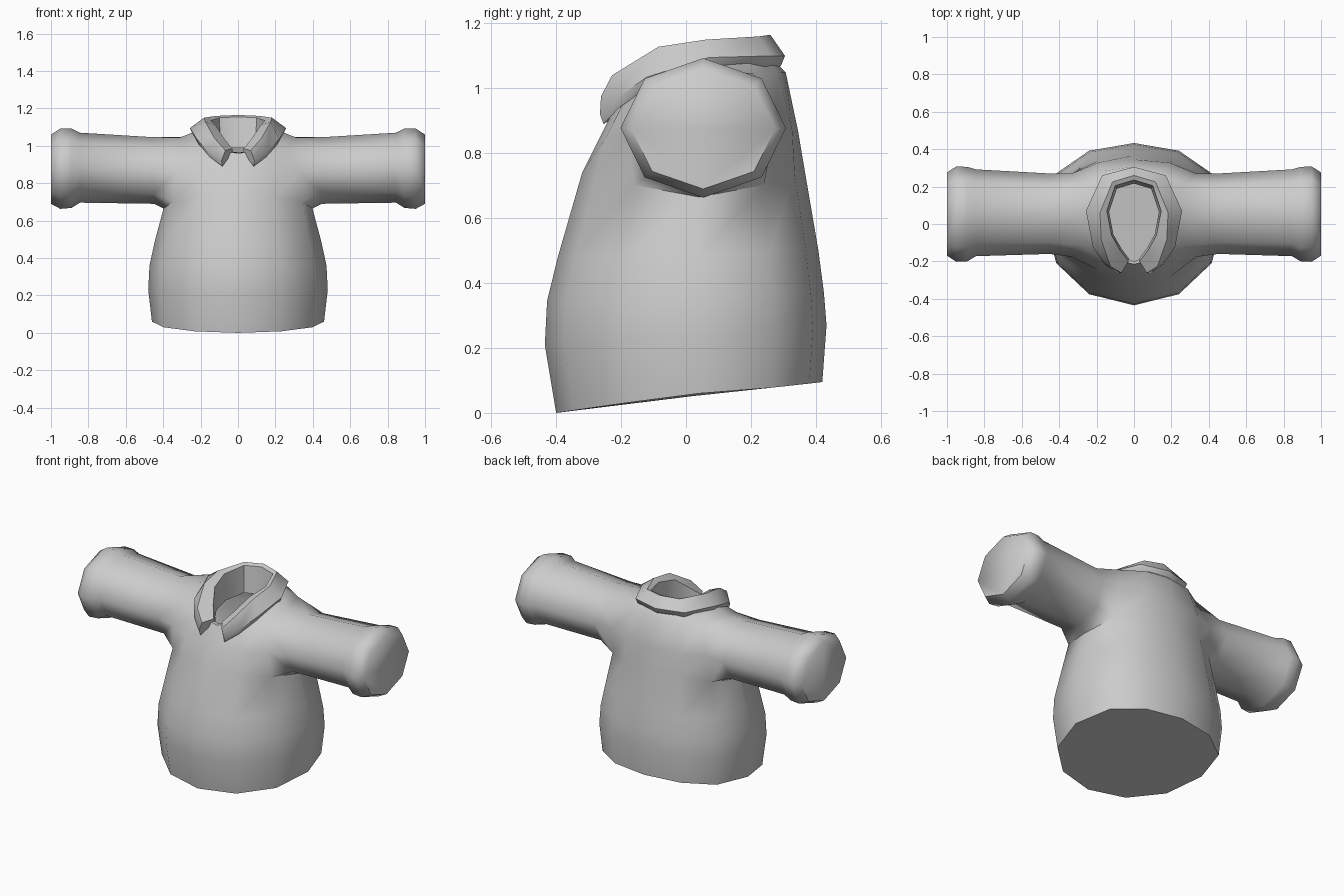
import bpy, bmesh, math
from mathutils import Vector

cube = bpy.data.objects.get("Cube")
if cube:
    bpy.data.objects.remove(cube, do_unlink=True)

# One plain cloth colour
cloth = bpy.data.materials.new("grey cloth")
cloth.use_nodes = True
GREY = (0.6, 0.6, 0.6, 1)
cloth.diffuse_color = GREY
cloth.node_tree.nodes["Principled BSDF"].inputs["Base Color"].default_value = GREY


def finish(bm, name, angle):
    bmesh.ops.recalc_face_normals(bm, faces=bm.faces)
    mesh = bpy.data.meshes.new(name)
    bm.to_mesh(mesh)
    bm.free()
    mesh.materials.append(cloth)
    obj = bpy.data.objects.new(name, mesh)
    bpy.context.collection.objects.link(obj)
    bpy.ops.object.select_all(action='DESELECT')
    obj.select_set(True)
    bpy.context.view_layer.objects.active = obj
    bpy.ops.object.shade_smooth_by_angle(angle=math.radians(angle))
    return obj


def bridge(bm, a, b, skip=()):
    n = len(a)
    for i in range(n):
        if i not in skip:
            j = (i + 1) % n
            bm.faces.new((a[i], a[j], b[j], b[i]))


SIDES = 12
Y_SIDE = 0.04


def body_ring(bm, half_x, y_front, y_back, z_front, z_side, z_back, power=0.93):
    """Twelve points, starting at the front and turning towards +x."""
    ring = []
    for i in range(SIDES):
        a = math.tau * i / SIDES
        c = math.cos(a)
        y_end, z_end, p = ((y_front, z_front, power) if c > 0
                           else (y_back, z_back, power * 0.83))
        y = Y_SIDE + (y_end - Y_SIDE) * abs(c) ** p
        z = z_side + (z_end - z_side) * abs(c)
        ring.append(bm.verts.new((half_x * math.sin(a), y, z)))
    return ring


# Hollow torso: hem to neckline, with an armhole of 2 x 2 faces on each side
bm = bmesh.new()
rings = [body_ring(bm, *r) for r in (
    (0.46, -0.40, 0.42, 0.00, 0.06, 0.095),
    (0.48, -0.435, 0.433, 0.21, 0.23, 0.27),
    (0.473, -0.428, 0.425, 0.345, 0.36, 0.37),
    (0.445, -0.395, 0.408, 0.48, 0.49, 0.50),
    (0.398, -0.32, 0.367, 0.74, 0.665, 0.74, 0.85),
    (0.385, -0.265, 0.345, 0.85, 0.87, 0.87, 0.5),
    (0.31, -0.225, 0.307, 0.93, 1.045, 1.05, 0.75),
    (0.22, -0.215, 0.28, 0.96, 1.08, 1.075, 0.8),
    (0.15, -0.20, 0.24, 0.965, 0.985, 1.0))]
HOLE = (2, 3, 8, 9)
for k in range(len(rings) - 1):
    bridge(bm, rings[k], rings[k + 1], HOLE if k in (4, 5) else ())
hem = bm.faces.new(rings[0])
bmesh.ops.poke(bm, faces=[hem])

# Sleeves: octagonal tubes with a rounded cuff, joined to the armholes
low, mid, high = rings[4:7]
SLEEVE = ((0.45, 0.055, 0.215, 0.868, 0.178),
          (0.845, 0.06, 0.232, 0.883, 0.187),
          (0.89, 0.053, 0.252, 0.88, 0.212),
          (0.95, 0.053, 0.255, 0.878, 0.215),
          (1.0, 0.053, 0.222, 0.875, 0.185))
for side in (1, -1):
    f, m, b = (2, 3, 4) if side > 0 else (10, 9, 8)
    loop = [low[f], low[m], low[b], mid[b], high[b], high[m], high[f], mid[f]]
    for x, yc, hy, zc, hz in SLEEVE:
        ring = []
        for i in range(8):
            a = math.radians(225 + 45 * i)
            ring.append(bm.verts.new((side * x, yc + hy * math.cos(a),
                                      zc + hz * math.sin(a))))
        bridge(bm, loop, ring)
        loop = ring
    bm.faces.new(loop)
finish(bm, "shirt_body", 60)

# Folded collar: sections from the back of the neck to the front tip,
# each as inner rim, fold ridge and outer edge
half = (((0, .235, 1.155), (0, .26, 1.165), (0, .305, 1.10)),
        ((.10, .205, 1.15), (.115, .225, 1.16), (.17, .26, 1.10)),
        ((.145, .07, 1.135), (.182, .06, 1.15), (.257, .07, 1.095)),
        ((.12, -.06, 1.11), (.175, -.085, 1.128), (.22, -.12, 1.035)),
        ((.075, -.14, 1.04), (.125, -.228, 1.04), (.158, -.215, .97)),
        ((.03, -.20, .985), (.068, -.262, .975), (.088, -.265, .92)))
bm = bmesh.new()
columns = []
for side, part in ((-1, half[:0:-1]), (1, half)):
    for rim, ridge, edge in part:
        rim, ridge, edge = Vector(rim), Vector(ridge), Vector(edge)
        under = Vector((edge.x * 0.95, edge.y * 0.96, edge.z - 0.03))
        base = Vector((rim.x * 0.92, rim.y * 0.92, 0.965 + max(rim.y, 0) * 0.1))
        columns.append([bm.verts.new((p.x * side, p.y, p.z))
                        for p in (base, rim, ridge, edge, under)])
for a, b in zip(columns, columns[1:]):
    bridge(bm, a, b)
bm.faces.new(columns[0])
bm.faces.new(columns[-1])
finish(bm, "collar", 48)
